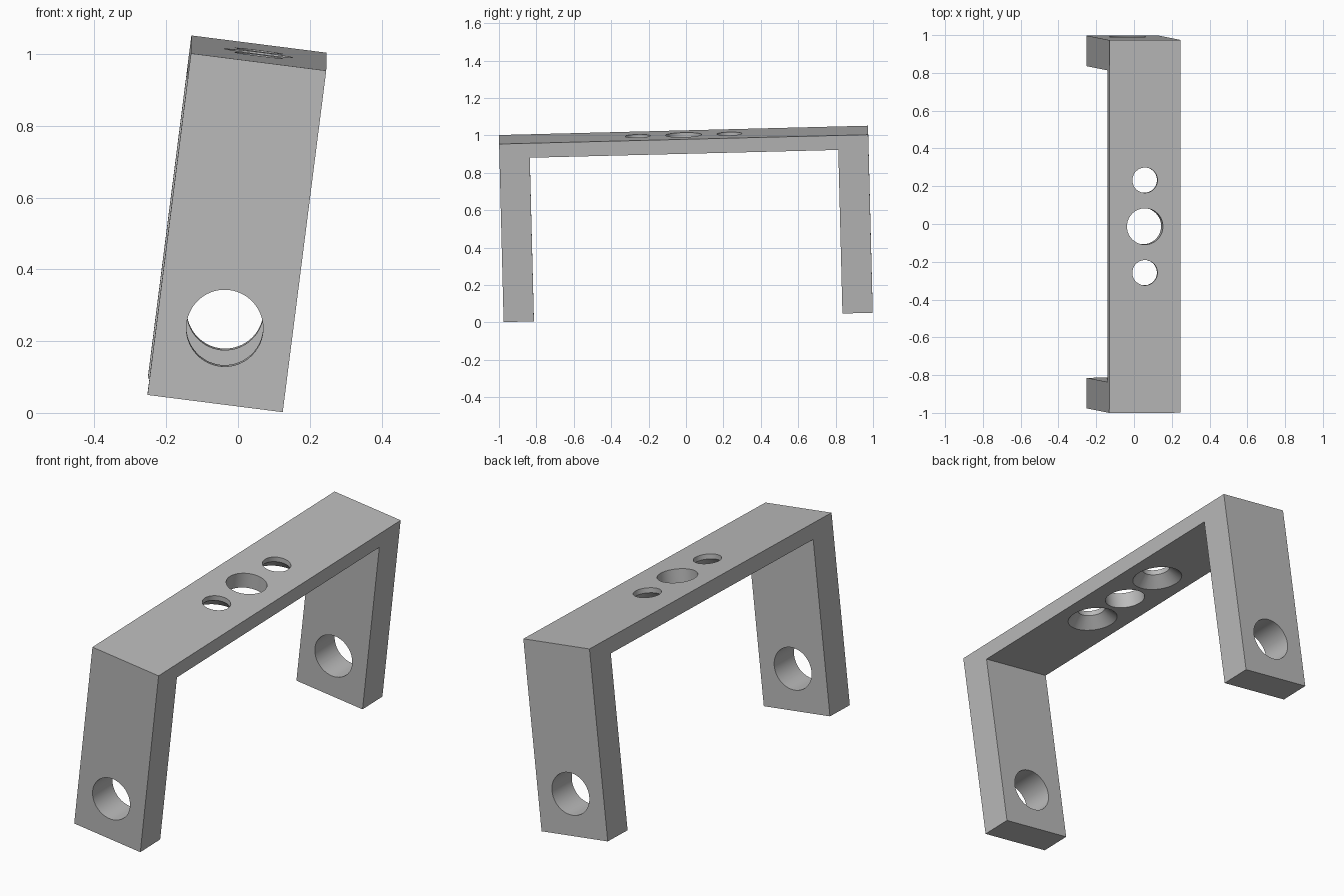
import bpy, bmesh, math
from mathutils import Matrix, Vector

cube = bpy.data.objects.get("Cube")
if cube:
    bpy.data.objects.remove(cube, do_unlink=True)

LENGTH, WIDTH, HEIGHT = 1.974, 0.38, 0.96
LEG, BAR = 0.162, 0.078

grey = bpy.data.materials.new("plain grey")
grey.use_nodes = True
grey.diffuse_color = (0.5, 0.5, 0.5, 1)
grey.node_tree.nodes["Principled BSDF"].inputs["Base Color"].default_value = (0.5, 0.5, 0.5, 1)


def make_object(name, bm):
    bmesh.ops.recalc_face_normals(bm, faces=bm.faces)
    mesh = bpy.data.meshes.new(name)
    bm.to_mesh(mesh)
    bm.free()
    mesh.materials.append(grey)
    obj = bpy.data.objects.new(name, mesh)
    bpy.context.collection.objects.link(obj)
    return obj


def cone_cutter(name, r_low, r_high, depth, matrix):
    bm = bmesh.new()
    bmesh.ops.create_cone(bm, cap_ends=True, segments=64, radius1=r_low,
                          radius2=r_high, depth=depth, matrix=matrix)
    return make_object(name, bm)


def cut(target, cutter):
    cutter.hide_render = True
    mod = target.modifiers.new("hole", "BOOLEAN")
    mod.operation, mod.solver, mod.object = "DIFFERENCE", "EXACT", cutter
    bpy.context.view_layer.objects.active = target
    bpy.ops.object.modifier_apply(modifier=mod.name)
    bpy.data.objects.remove(cutter, do_unlink=True)


# U-shaped bracket: half profile mirrored, then extruded across its width
half = [(LENGTH / 2, 0), (LENGTH / 2, -HEIGHT),
        (LENGTH / 2 - LEG, -HEIGHT), (LENGTH / 2 - LEG, -BAR)]
profile = half + [(-y, z) for y, z in reversed(half)]
bm = bmesh.new()
face = bm.faces.new([bm.verts.new((-WIDTH / 2, y, z)) for y, z in profile])
side = bmesh.ops.extrude_face_region(bm, geom=[face])["geom"]
bmesh.ops.translate(bm, vec=(WIDTH, 0, 0),
                    verts=[v for v in side if isinstance(v, bmesh.types.BMVert)])
bracket = make_object("bracket", bm)

# Round hole through both legs
cut(bracket, cone_cutter("leg_hole", 0.107, 0.107, 3,
    Matrix.Translation((0, 0, 0.212 - HEIGHT)) @ Matrix.Rotation(math.pi / 2, 4, "X")))

# Centre hole and two screw holes through the top bar, countersunk from below
for y, radius in ((0, 0.096), (-0.245, 0.067), (0.245, 0.067)):
    cut(bracket, cone_cutter("bar_hole", radius, radius, 0.4, Matrix.Translation((0, y, 0))))
    if y:
        cut(bracket, cone_cutter("countersink", 0.13, 0.066, 0.064,
                                 Matrix.Translation((0, y, -BAR + 0.022))))

# Tilted stance
across = Vector((0.377, 0.001, -0.048)).normalized()
along = Vector((0, 1.97, 0.05)).normalized()
up = across.cross(along).normalized()
along = up.cross(across)
turn = Matrix((across, along, up)).transposed().to_4x4()
bracket.matrix_world = Matrix.Translation((0.058, -0.013, 1.003)) @ turn

bpy.ops.object.select_all(action="DESELECT")
bracket.select_set(True)
bpy.context.view_layer.objects.active = bracket
bpy.ops.object.shade_smooth_by_angle(angle=math.radians(30))
